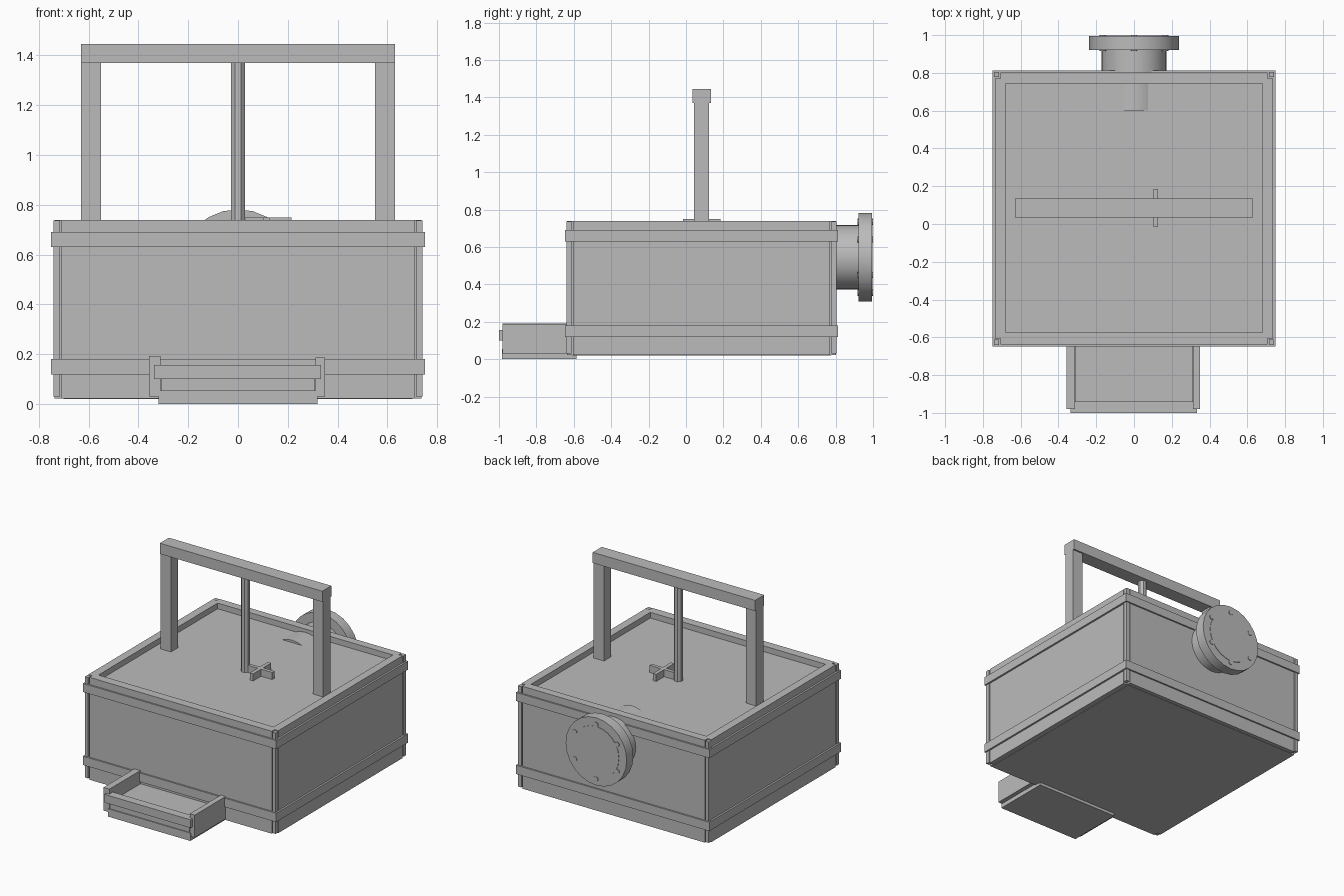
import bpy
import math

cube = bpy.data.objects.get("Cube")
if cube:
    bpy.data.objects.remove(cube, do_unlink=True)

grey = bpy.data.materials.new("plain_grey")
grey.use_nodes = True
colour = (0.5, 0.5, 0.5, 1)
grey.diffuse_color = colour
grey.node_tree.nodes["Principled BSDF"].inputs["Base Color"].default_value = colour


def box(name, x, y, z):
    """Box from (min, max) pairs on each axis."""
    bpy.ops.mesh.primitive_cube_add(
        size=1, location=[(a + b) / 2 for a, b in (x, y, z)])
    ob = bpy.context.object
    ob.name = name
    ob.scale = [b - a for a, b in (x, y, z)]
    bpy.ops.object.transform_apply(location=False, rotation=False, scale=True)
    ob.data.materials.append(grey)
    return ob


def rod(name, radius, start, end, x, other, axis="Y", sides=16, smooth=False):
    """Cylinder along Y (other = z) or Z (other = y)."""
    mid = (start + end) / 2
    along_y = axis == "Y"
    bpy.ops.mesh.primitive_cylinder_add(
        vertices=sides, radius=radius, depth=end - start,
        location=(x, mid, other) if along_y else (x, other, mid),
        rotation=(math.pi / 2, 0, 0) if along_y else (0, 0, math.pi / sides))
    ob = bpy.context.object
    ob.name = name
    ob.data.materials.append(grey)
    if smooth:
        bpy.ops.object.shade_smooth_by_angle(angle=math.radians(35))
    return ob


# Tank body: core with recessed lid
W, FRONT, BACK = 0.74, -0.64, 0.805
box("tank_core", (-0.70, 0.70), (FRONT + 0.03, BACK - 0.03), (0.02, 0.70))

# Wall panels, rising past the lid as a rim
INNER = 0.68
for side, name in ((-1, "right"), (1, "left")):
    xs = sorted((side * INNER, side * (W - 0.003)))
    box(name + "_panel", xs, (FRONT + 0.035, BACK - 0.035), (0.022, 0.74))
box("front_panel", (-0.708, 0.708), (FRONT + 0.003, -0.575), (0.022, 0.74))
box("back_panel", (-0.708, 0.708), (0.745, BACK - 0.003), (0.022, 0.74))

# Corner posts
for side, name in ((-1, "right"), (1, "left")):
    xs = sorted((side * 0.714, side * W))
    box("front_%s_corner" % name, xs, (FRONT, FRONT + 0.028), (0.03, 0.737))
    box("back_%s_corner" % name, xs, (BACK - 0.028, BACK), (0.03, 0.737))

# Reinforcing bands around the tank
for level, z in (("lower", (0.118, 0.18)), ("upper", (0.63, 0.69))):
    box(level + "_band_front", (-0.75, 0.75), (FRONT - 0.008, -0.60), z)
    box(level + "_band_back", (-0.75, 0.75), (0.77, BACK + 0.008), z)
    box(level + "_band_right", (-0.75, -0.70), (-0.60, 0.77), z)
    box(level + "_band_left", (0.70, 0.75), (-0.60, 0.77), z)

# Overhead frame
for side, name in ((-1, "right"), (1, "left")):
    xs = sorted((side * 0.55, side * 0.63))
    box(name + "_upright", xs, (0.043, 0.123), (0.69, 1.38))
box("top_beam", (-0.63, 0.63), (0.034, 0.134), (1.37, 1.445))
rod("centre_rod", 0.03, 0.69, 1.38, 0, 0.084, axis="Z", sides=8)

# Cross handle on the lid
box("cross_bar_wide", (0.015, 0.215), (0.072, 0.097), (0.69, 0.75))
box("cross_bar_deep", (0.102, 0.128), (-0.015, 0.185), (0.69, 0.75))

# Rear pipe with bolted flange
CZ = 0.545
rod("outlet_pipe", 0.172, 0.60, 0.93, 0, CZ, sides=32, smooth=True)
rod("pipe_flange", 0.237, 0.922, 0.995, 0, CZ, sides=24, smooth=True)
rod("flange_cover", 0.178, 0.99, 0.998, 0, CZ, sides=24)
for i in range(6):
    a = math.radians(30 + 60 * i)
    rod("flange_bolt_%d" % (i + 1), 0.017, 0.917, 1.0,
        0.19 * math.cos(a), CZ + 0.19 * math.sin(a), sides=8)

# Front tray
box("tray_base", (-0.32, 0.32), (-0.985, -0.585), (0.0, 0.055))
box("tray_floor", (-0.31, 0.31), (-0.978, -0.63), (0.05, 0.10))
box("tray_right_wall", (-0.358, -0.312), (-0.98, -0.63), (0.03, 0.192))
box("tray_left_wall", (0.312, 0.35), (-0.98, -0.63), (0.03, 0.187))
box("tray_front_bar", (-0.337, 0.333), (-1.0, -0.94), (0.10, 0.157))
